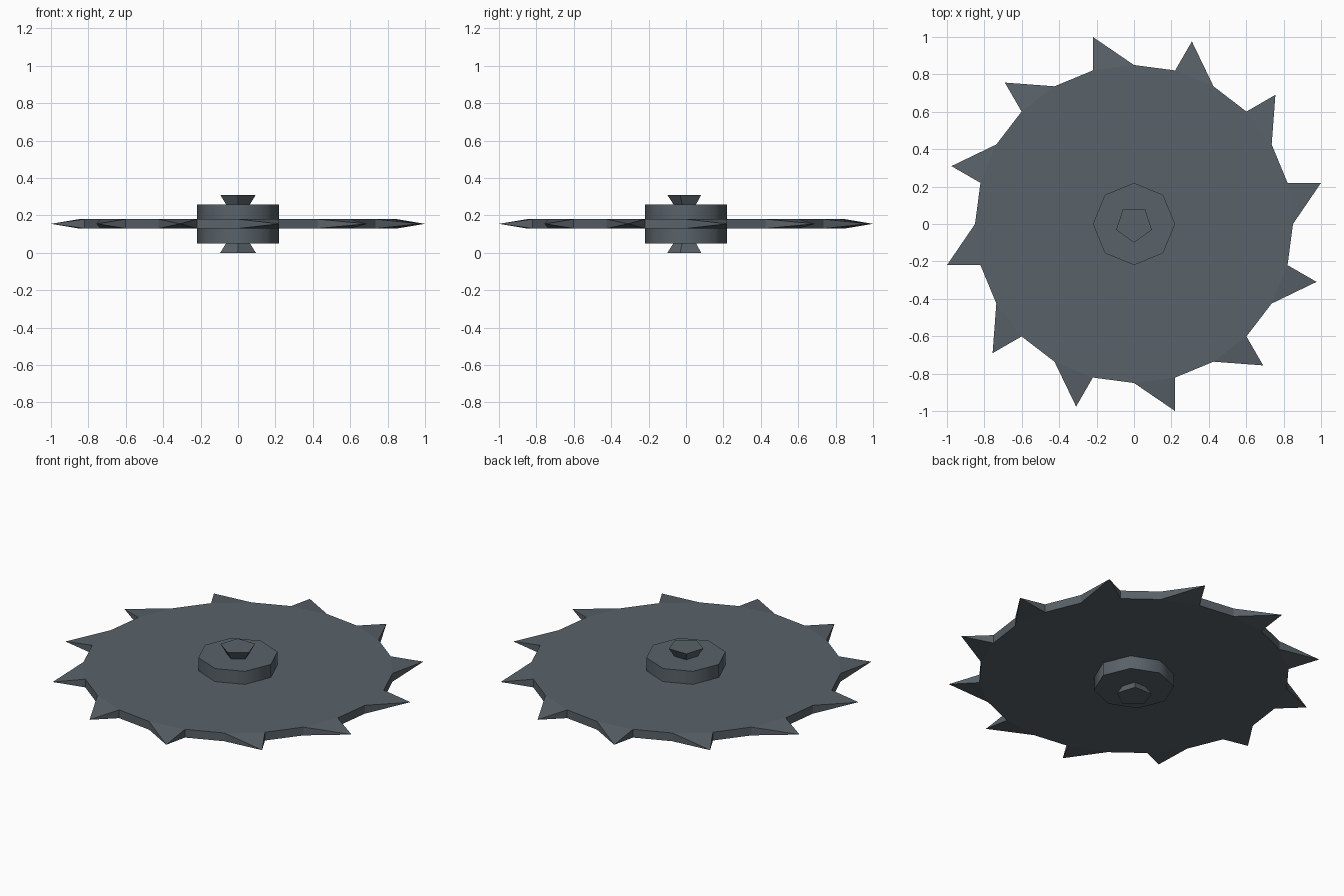
import bpy, bmesh, math
from mathutils import Matrix, Vector

cube = bpy.data.objects.get("Cube")
if cube:
    bpy.data.objects.remove(cube, do_unlink=True)

MID = 0.155           # height of the blade's middle plane
COLOUR = (0.100, 0.122, 0.141, 1)

steel = bpy.data.materials.new("dark steel")
steel.use_nodes = True
steel.diffuse_color = COLOUR
steel.node_tree.nodes["Principled BSDF"].inputs["Base Color"].default_value = COLOUR


def finish(bm, name, smooth_angle=None):
    bmesh.ops.recalc_face_normals(bm, faces=bm.faces)
    mesh = bpy.data.meshes.new(name)
    bm.to_mesh(mesh)
    bm.free()
    mesh.materials.append(steel)
    obj = bpy.data.objects.new(name, mesh)
    bpy.context.collection.objects.link(obj)
    if smooth_angle:
        bpy.ops.object.select_all(action='DESELECT')
        obj.select_set(True)
        bpy.context.view_layer.objects.active = obj
        bpy.ops.object.shade_smooth_by_angle(angle=math.radians(smooth_angle))
    return obj


def prism(name, sides, r_low, r_high, z_low, z_high, turn=0, smooth_angle=None):
    bm = bmesh.new()
    place = (Matrix.Translation((0, 0, (z_low + z_high) / 2))
             @ Matrix.Rotation(math.radians(turn), 4, 'Z'))
    bmesh.ops.create_cone(bm, cap_ends=True, segments=sides, radius1=r_low,
                          radius2=r_high, depth=z_high - z_low, matrix=place)
    return finish(bm, name, smooth_angle)


# Saw blade: a 24-sided disc with a swept tooth on every second side
TEETH, RADIUS, HALF = 12, 0.85, 0.025
bm = bmesh.new()
rings = []
for z in (MID - HALF, MID + HALF):
    rings.append([bm.verts.new((RADIUS * math.cos(i * math.pi / TEETH),
                                RADIUS * math.sin(i * math.pi / TEETH), z))
                  for i in range(2 * TEETH)])
low, high = rings
bm.faces.new(low[::-1])
bm.faces.new(high)
for i in range(2 * TEETH):
    j = (i + 1) % (2 * TEETH)
    side = [low[i], low[j], high[j], high[i]]
    if i % 2:
        bm.faces.new(side)
    else:
        spin = Matrix.Rotation(i * math.pi / TEETH, 3, 'Z')
        tip = bm.verts.new(spin @ Vector((1.0, 0.22, MID)))
        for k in range(4):
            bm.faces.new((side[k], side[(k + 1) % 4], tip))
finish(bm, "saw_blade")

# Octagonal hub through the blade
prism("hub", 8, 0.22, 0.22, MID - 0.104, MID + 0.104, smooth_angle=50)

# Five-sided flared bolts, widening away from the hub
prism("upper_bolt", 5, 0.067, 0.1, MID + 0.104, MID + 0.155, turn=36)
prism("lower_bolt", 5, 0.1, 0.067, MID - 0.155, MID - 0.104, turn=36)
